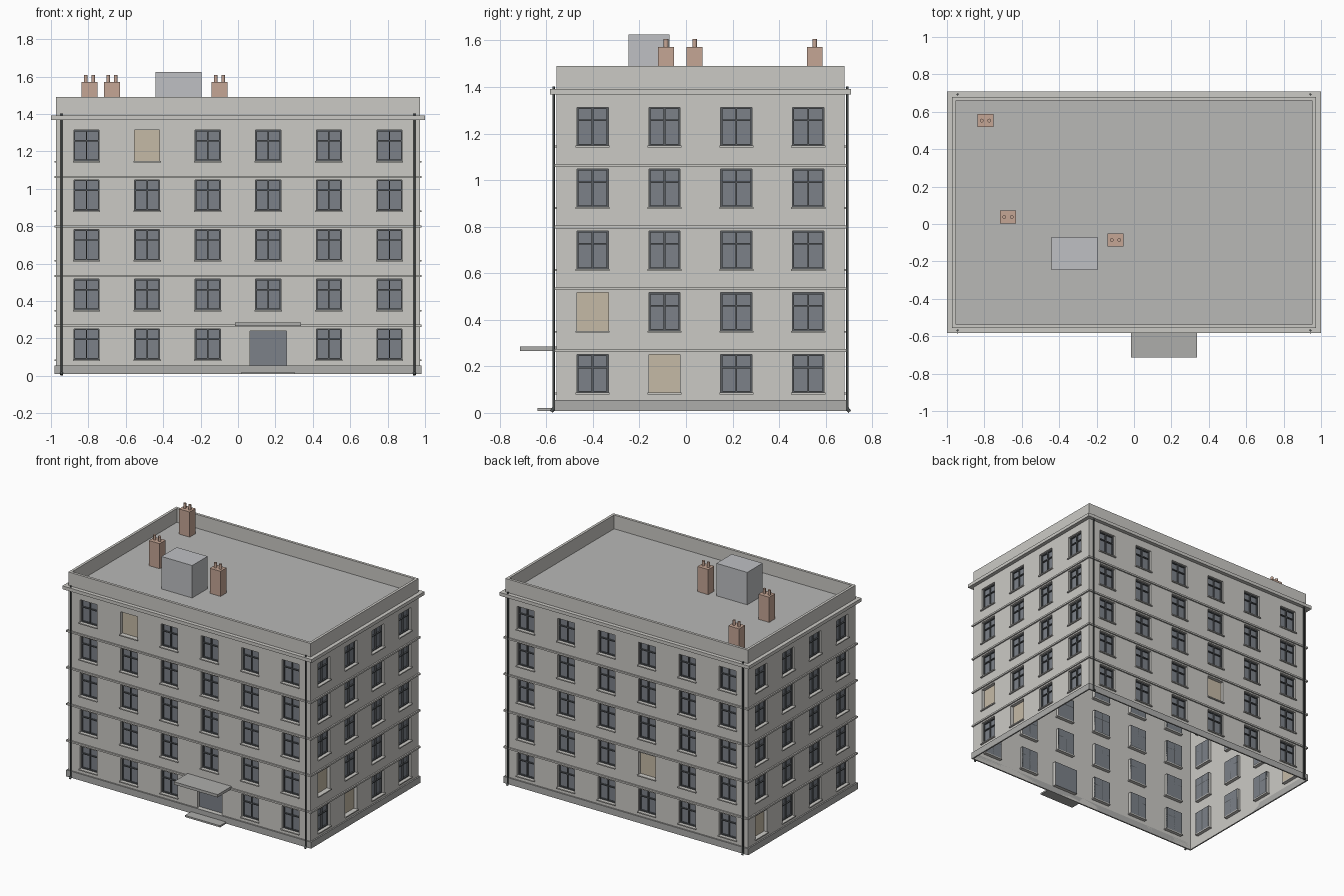
import bpy, bmesh
from math import pi
from mathutils import Matrix, Vector

if "Cube" in bpy.data.objects:
    bpy.data.objects.remove(bpy.data.objects["Cube"])

HX, HY, CY = 0.972, 0.618, 0.062          # wall half sizes and y centre
LEVELS = [0.009, 0.268, 0.533, 0.798, 1.063, 1.38]
REVEAL = 0.025
COLORS = {
    "stone": (0.60, 0.59, 0.56, 1), "dark_stone": (0.42, 0.42, 0.41, 1),
    "roofing": (0.48, 0.48, 0.47, 1), "glass": (0.20, 0.22, 0.25, 1),
    "frame": (0.10, 0.11, 0.12, 1), "board": (0.56, 0.49, 0.38, 1),
    "brick": (0.56, 0.38, 0.30, 1), "metal": (0.52, 0.53, 0.55, 1),
    "iron": (0.07, 0.08, 0.08, 1),
}
mats = {}
for key, col in COLORS.items():
    mats[key] = bpy.data.materials.new(key)
    mats[key].diffuse_color = col


def finish(name, bm, mat, smooth=False):
    me = bpy.data.meshes.new(name)
    bm.to_mesh(me)
    bm.free()
    me.materials.append(mats[mat])
    for p in me.polygons:
        p.use_smooth = smooth and len(p.vertices) == 4
    ob = bpy.data.objects.new(name, me)
    bpy.context.collection.objects.link(ob)
    return ob


def box(bm, lo, hi, M=Matrix()):
    lo, hi = Vector(lo), Vector(hi)
    size = Matrix.Diagonal((*(hi - lo), 1))
    bmesh.ops.create_cube(bm, size=1, matrix=M @ Matrix.Translation((lo + hi) / 2) @ size)


def solid(name, lo, hi, mat):
    bm = bmesh.new()
    box(bm, lo, hi)
    return finish(name, bm, mat)


def rod(bm, a, b, r, sides=12):
    a, b = Vector(a), Vector(b)
    d = b - a
    M = Matrix.Translation((a + b) / 2) @ d.to_track_quat('Z', 'Y').to_matrix().to_4x4()
    bmesh.ops.create_cone(bm, cap_ends=True, segments=sides, radius1=r, radius2=r,
                          depth=d.length, matrix=M)


def rect(bm, u0, u1, z0, z1, d, M):
    return [bm.verts.new(M @ Vector((u, d, z)))
            for u, z in ((u0, z0), (u1, z0), (u1, z1), (u0, z1))]


def bridge(bm, a, b):
    for i in range(4):
        j = (i + 1) % 4
        bm.faces.new((a[i], a[j], b[j], b[i]))


def ring(name, out, inn, z0, z1, mat):
    """Rectangular ring around the building, offsets measured from the wall."""
    bm = bmesh.new()
    loops = []
    for o, z in ((out, z0), (out, z1), (inn, z1), (inn, z0)):
        x, y = HX + o, HY + o
        loops.append([bm.verts.new((sx * x, CY + sy * y, z))
                      for sx, sy in ((-1, -1), (1, -1), (1, 1), (-1, 1))])
    for i in range(4):
        bridge(bm, loops[i], loops[(i + 1) % 4])
    bmesh.ops.recalc_face_normals(bm, faces=bm.faces)
    return finish(name, bm, mat)


# Facades: one open cell per window, with reveal, pane, frame and sill
walls, panes, boards, frames, sills, door = (bmesh.new() for _ in range(6))
SIDES = [(6, HX, HY, {(1, 4)}), (4, HY, HX, {(0, 1), (1, 0)}),
         (6, HX, HY, {(3, 1)}), (4, HY, HX, {(0, 0)})]
for k, (n, half, dist, boarded) in enumerate(SIDES):
    M = (Matrix.Translation((0, CY, 0)) @ Matrix.Rotation(k * pi / 2, 4, 'Z')
         @ Matrix.Translation((0, -dist, 0)))
    bay = 2 * half / n
    for c in range(n):
        u = -half + bay * (c + 0.5)
        for r in range(5):
            is_door = (k, c, r) == (0, 3, 0)
            w = 0.0985 if is_door else 0.0675
            z0 = 0.056 if is_door else 0.087 + 0.2655 * r
            z1 = 0.24 if is_door else z0 + 0.164
            outer = rect(walls, u - bay / 2, u + bay / 2, LEVELS[r], LEVELS[r + 1], 0, M)
            edge = rect(walls, u - w, u + w, z0, z1, 0, M)
            back = rect(walls, u - w, u + w, z0, z1, REVEAL, M)
            bridge(walls, outer, edge)
            bridge(walls, edge, back)
            target = door if is_door else boards if (c, r) in boarded else panes
            target.faces.new(rect(target, u - w, u + w, z0, z1, REVEAL, M))
            if is_door:
                continue
            box(sills, (u - w - 0.006, -0.01, z0 - 0.008), (u + w + 0.006, REVEAL, z0), M)
            if (c, r) in boarded:
                continue
            f, d0, d1 = 0.007, REVEAL - 0.01, REVEAL
            zt = z0 + 0.108
            for x in (u - w + f / 2, u, u + w - f / 2):
                box(frames, (x - f / 2, d0, z0), (x + f / 2, d1, z1), M)
            for z in (z0 + f / 2, zt, z1 - f / 2):
                box(frames, (u - w, d0, z - f / 2), (u + w, d1, z + f / 2), M)
bmesh.ops.remove_doubles(walls, verts=walls.verts, dist=1e-5)
finish("walls", walls, "stone")
finish("window_panes", panes, "glass")
finish("boarded_windows", boards, "board")
finish("window_frames", frames, "frame")
finish("window_sills", sills, "stone")
finish("entrance_door", door, "glass")

# Plinth, floor bands, cornice, parapet and roof
ring("plinth", 0.01, 0, 0.009, 0.056, "dark_stone")
for i, z in enumerate(LEVELS[1:5]):
    ring(f"floor_band_{i + 1}", 0.01, 0, z - 0.006, z + 0.006, "stone")
ring("cornice", 0.028, 0, 1.368, 1.392, "stone")
ring("parapet", 0, -0.019, 1.38, 1.49, "stone")
solid("roof_slab", (-HX + 0.01, CY - HY + 0.01, 1.37), (HX - 0.01, CY + HY - 0.01, 1.39), "roofing")

# Entrance canopy and step
front = CY - HY
solid("entrance_canopy", (-0.015, -0.714, 0.265), (0.337, front, 0.285), "dark_stone")
solid("entrance_step", (0.02, -0.637, 0.009), (0.302, front, 0.021), "dark_stone")

# Rooftop box and chimneys with two pots each
solid("roof_hut", (-0.442, -0.246, 1.39), (-0.195, -0.07, 1.625), "metal")
for i, (x, y) in enumerate([(-0.794, 0.553), (-0.674, 0.037), (-0.099, -0.086)]):
    solid(f"chimney_{i + 1}", (x - 0.043, y - 0.034, 1.39), (x + 0.043, y + 0.034, 1.572), "brick")
    bm = bmesh.new()
    for s in (-1, 1):
        rod(bm, (x + s * 0.02, y, 1.565), (x + s * 0.02, y, 1.607), 0.01)
    finish(f"chimney_pots_{i + 1}", bm, "brick", True)

# Downpipes at the four corners, with a small angled shoe
bm = bmesh.new()
for sx in (-1, 1):
    for sy in (-1, 1):
        x, y = sx * 0.943, CY + sy * (HY + 0.013)
        rod(bm, (x, y, 0.012), (x, y, 1.402), 0.0055, 8)
        rod(bm, (x, y, 0.018), (x, y + sy * 0.01, 0.005), 0.0075, 8)
finish("downpipes", bm, "iron", True)

for m in bpy.data.materials:
    if m.users and not m.is_grease_pencil:
        m.use_nodes = True
        m.node_tree.nodes["Principled BSDF"].inputs["Base Color"].default_value = m.diffuse_color
